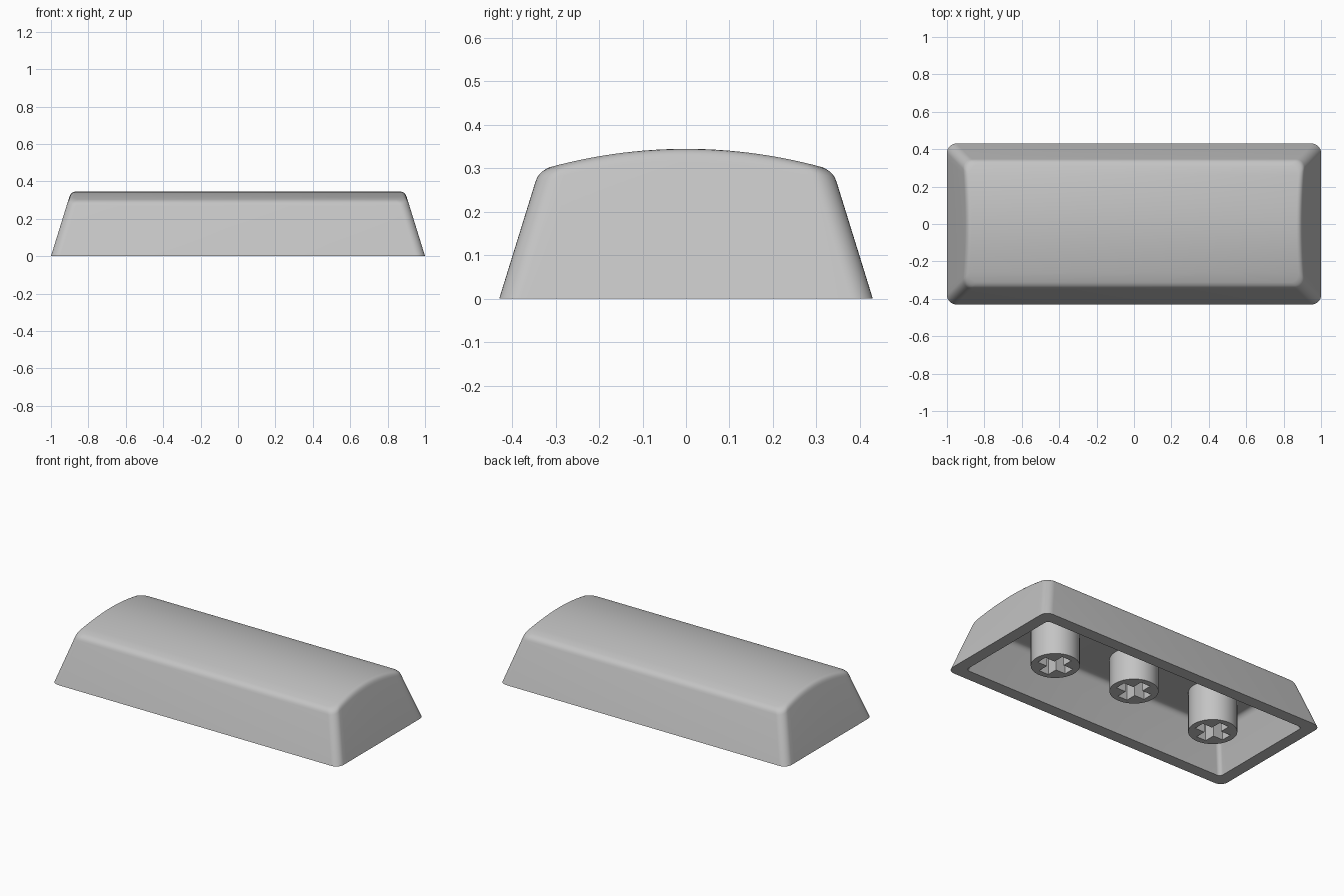
import bpy, bmesh, math

if "Cube" in bpy.data.objects:
    bpy.data.objects.remove(bpy.data.objects["Cube"])

SLOPE = 0.31            # inward lean of the walls per unit height
grey = bpy.data.materials.new("light_grey_plastic")
grey.diffuse_color = (0.55, 0.55, 0.55, 1)
grey.use_nodes = True
grey.node_tree.nodes["Principled BSDF"].inputs["Base Color"].default_value = grey.diffuse_color


def finish(bm, name):
    bmesh.ops.recalc_face_normals(bm, faces=bm.faces)
    me = bpy.data.meshes.new(name)
    bm.to_mesh(me)
    bm.free()
    me.materials.append(grey)
    ob = bpy.data.objects.new(name, me)
    bpy.context.collection.objects.link(ob)
    bpy.ops.object.select_all(action='DESELECT')
    ob.select_set(True)
    bpy.context.view_layer.objects.active = ob
    bpy.ops.object.shade_smooth_by_angle(angle=math.radians(32))
    return ob


def half_outline(hx, hy, r, corner=8, side=24):
    """Right half of a rounded rectangle, front to back."""
    cx, cy = hx - r, hy - r
    arc = [i / corner * math.pi / 2 for i in range(corner + 1)]
    pts = [(cx + r * math.sin(a), -cy - r * math.cos(a)) for a in arc]
    pts += [(hx, -cy + 2 * cy * i / side) for i in range(1, side)]
    pts += [(cx + r * math.cos(a), cy + r * math.sin(a)) for a in arc]
    return pts


def wall_rings(hx, hy, r, top, fillet, steps=5):
    """Rings from the base up a leaning wall and over a rounded top edge."""
    edge = half_outline(hx - 0.1, hy - 0.1, r)
    lean = lambda inset: half_outline(hx - inset, hy - inset, r)
    rings = [[(x, y, 0) for x, y in lean(0)]]
    for k in range(steps + 1):
        t = k / steps
        ring = []
        for i, (ex, ey) in enumerate(edge):
            zt = top(ey)
            # quadratic blend: wall point, sharp edge, top point
            a, b, c = (1 - t) ** 2, 2 * t * (1 - t), t * t
            inset = a * SLOPE * (zt - fillet) + b * SLOPE * zt + c * (SLOPE * zt + fillet * 0.8)
            x, y = lean(inset)[i]
            z = a * (zt - fillet) + b * zt + c * top(y)
            ring.append((x, y, z))
        rings.append(ring)
    return rings


# Cap shell: domed outside, hollow inside, flat rim at the base
outer = wall_rings(1.0, 0.43, 0.05, lambda y: 0.345 - 0.43 * y * y, 0.03)
inner = wall_rings(0.925, 0.355, 0.025, lambda y: 0.25, 0.03)
bm = bmesh.new()
loops = []
for ring in outer[::-1] + inner:
    right = [bm.verts.new(p) for p in ring]
    left = [bm.verts.new((-x, y, z)) for x, y, z in ring]
    loops.append((right, left))
n = len(loops[0][0])
for (r0, l0), (r1, l1) in zip(loops, loops[1:]):
    a, b = r0 + l0[::-1], r1 + l1[::-1]
    for i in range(2 * n):
        j = (i + 1) % (2 * n)
        bm.faces.new((a[i], a[j], b[j], b[i]))
for right, left in (loops[0], loops[-1]):       # top surface and ceiling strips
    for i in range(n - 1):
        bm.faces.new((right[i], right[i + 1], left[i + 1], left[i]))
finish(bm, "cap_shell")


def stem(name, x, z0, z1=0.252, radius=0.137, arm=0.1, w=0.033):
    """Round post with a cross-shaped socket."""
    circle = [(radius * math.cos(i * math.pi / 24), radius * math.sin(i * math.pi / 24))
              for i in range(48)]
    cross = []
    for k in range(4):
        c, s = round(math.cos(k * math.pi / 2)), round(math.sin(k * math.pi / 2))
        for px, py in ((w, -w), (arm, -w), (arm, w)):
            cross.append((c * px - s * py, s * px + c * py))
    bm = bmesh.new()
    edges = []
    for pts in (circle, cross):
        vs = [bm.verts.new((x + px, py, z0)) for px, py in pts]
        edges += [bm.edges.new((vs[i - 1], vs[i])) for i in range(len(vs))]
    bmesh.ops.triangle_fill(bm, edges=edges, use_beauty=True, normal=(0, 0, -1))
    ext = bmesh.ops.extrude_face_region(bm, geom=bm.faces[:], use_keep_orig=True)
    verts = [g for g in ext["geom"] if isinstance(g, bmesh.types.BMVert)]
    bmesh.ops.translate(bm, verts=verts, vec=(0, 0, z1 - z0))
    finish(bm, name)


# Mounting posts under the cap; the middle one is slightly recessed
stem("left_stem", -0.573, 0.0)
stem("middle_stem", 0.0, 0.048)
stem("right_stem", 0.573, 0.0)
